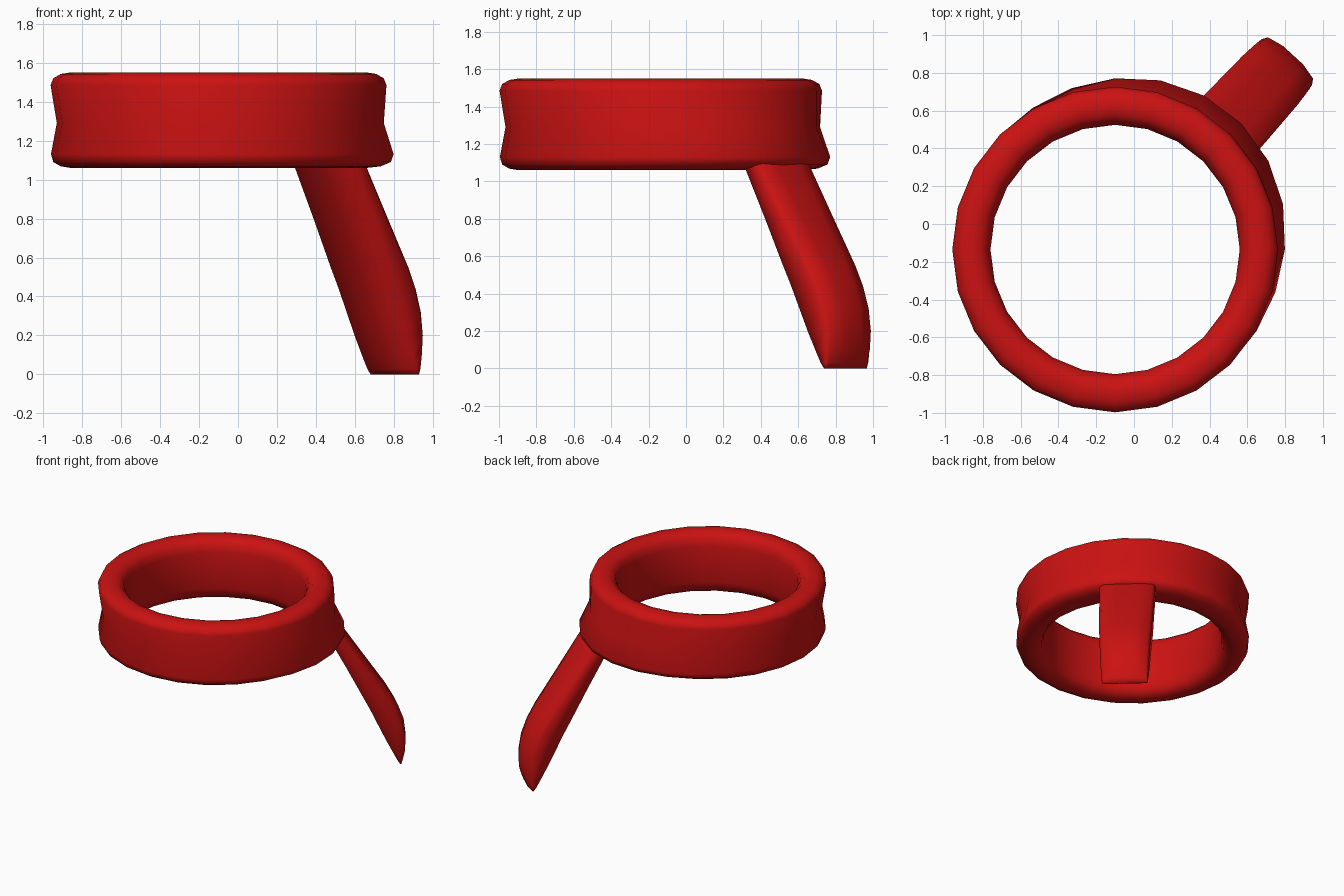
import bpy, bmesh, math

if "Cube" in bpy.data.objects:
    bpy.data.objects.remove(bpy.data.objects["Cube"])

CX, CY = -0.10, -0.135          # ring centre
ANG = math.radians(47.5)        # direction in which the leg leans out
U = (math.cos(ANG), math.sin(ANG))
V = (math.sin(ANG), -math.cos(ANG))

red = bpy.data.materials.new("red")
red.diffuse_color = (0.6, 0.006, 0.006, 1)
red.use_nodes = True
red.node_tree.nodes["Principled BSDF"].inputs["Base Color"].default_value = red.diffuse_color


def loft(name, loops, close_loops):
    """Skin a list of closed loops; either join last to first or cap the ends."""
    bm = bmesh.new()
    rows = [[bm.verts.new(p) for p in loop] for loop in loops]
    n = len(rows[0])
    pairs = list(zip(rows, rows[1:]))
    if close_loops:
        pairs.append((rows[-1], rows[0]))
    for a, b in pairs:
        for i in range(n):
            j = (i + 1) % n
            bm.faces.new((a[i], a[j], b[j], b[i]))
    if not close_loops:
        bm.faces.new(rows[0])
        bm.faces.new(rows[-1])
    bmesh.ops.recalc_face_normals(bm, faces=bm.faces)
    for f in bm.faces:
        f.smooth = True
    me = bpy.data.meshes.new(name)
    bm.to_mesh(me)
    bm.free()
    me.materials.append(red)
    ob = bpy.data.objects.new(name, me)
    bpy.context.collection.objects.link(ob)
    return ob


# Ring: waisted band with rounded rims; (radius, z, extra bulge above the leg)
profile = [(0.66, 1.45, 0), (0.675, 1.505, 0), (0.71, 1.54, 0), (0.76, 1.55, 0),
           (0.81, 1.542, 0), (0.848, 1.52, 0), (0.862, 1.485, 0),
           (0.83, 1.29, 0.04), (0.86, 1.13, 0.085), (0.848, 1.09, 0.08),
           (0.81, 1.068, 0.05), (0.76, 1.06, 0), (0.71, 1.07, 0),
           (0.675, 1.105, 0), (0.66, 1.16, 0)]
SIDES = 24
ring = []
for k in range(SIDES):
    a = 2 * math.pi * k / SIDES
    w = max(0.0, math.cos(a - ANG)) ** 2
    ring.append([(CX + (r + b * w) * math.cos(a), CY + (r + b * w) * math.sin(a), z)
                 for r, z, b in profile])
loft("ring", ring, True)

# Leg: curved blade; (z, inner distance, outer edge distance, crown, half width)
stations = [(0.0, 1.335, 1.345, 0.015, 0.165), (0.03, 1.315, 1.357, 0.015, 0.170),
            (0.10, 1.28, 1.372, 0.02, 0.175), (0.20, 1.23, 1.375, 0.02, 0.18),
            (0.32, 1.175, 1.355, 0.025, 0.185), (0.44, 1.12, 1.31, 0.025, 0.19),
            (0.55, 1.065, 1.25, 0.025, 0.195), (0.80, 0.94, 1.09, 0.02, 0.20),
            (1.06, 0.805, 0.925, 0.015, 0.205), (1.14, 0.765, 0.87, 0.01, 0.205)]
leg = []
for z, si, so, crown, h in stations:
    section = [(si, -h), (si, 0), (si, h), (so - 0.2 * (so - si), h), (so, h * 0.9),
               (so + crown, h * 0.4), (so + crown, -h * 0.4), (so, -h * 0.9),
               (so - 0.2 * (so - si), -h)]
    leg.append([(CX + s * U[0] + t * V[0], CY + s * U[1] + t * V[1], z)
                for s, t in section])
loft("leaning_leg", leg, False)
